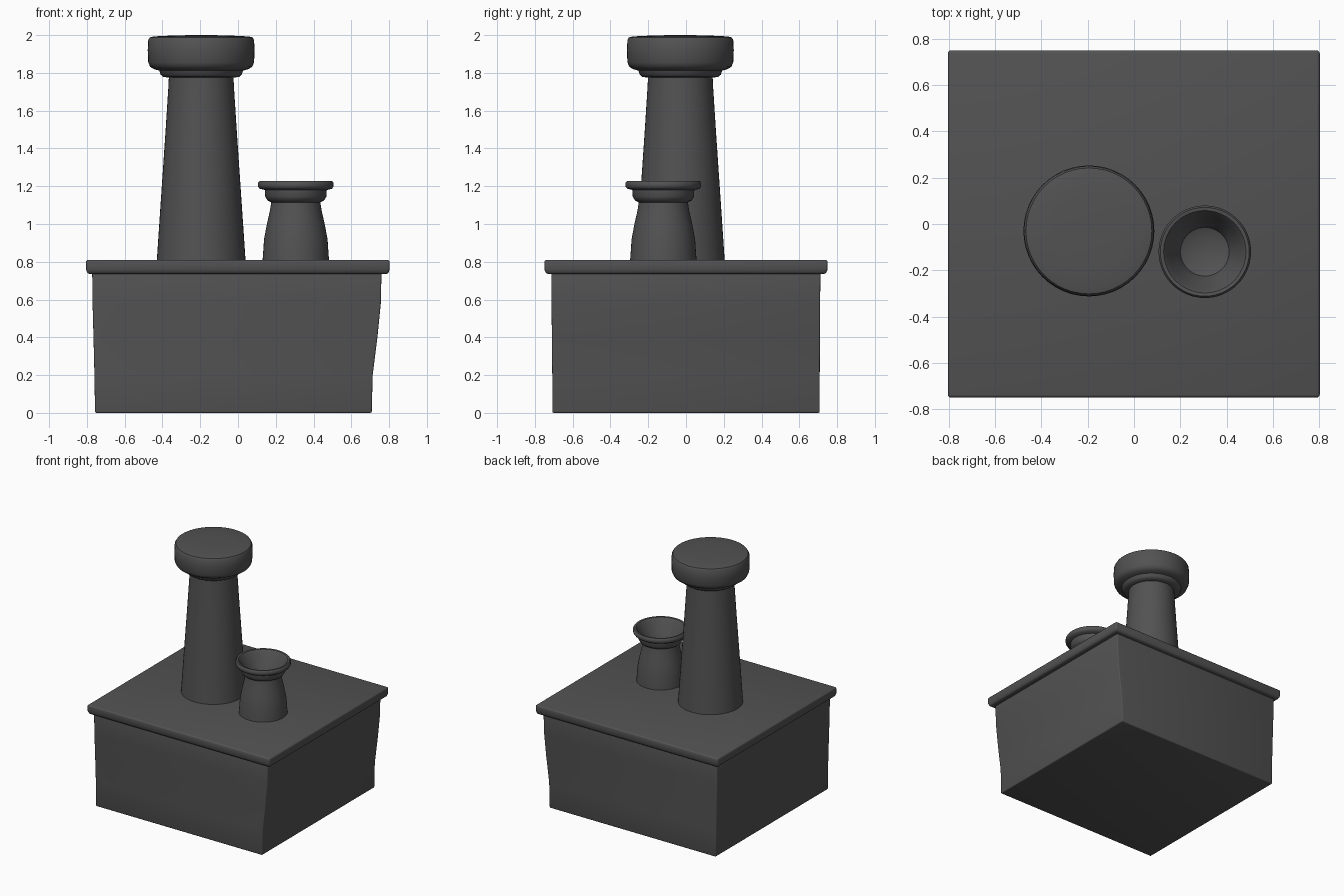
import bpy, bmesh, math

old = bpy.data.objects.get("Cube")
if old:
    bpy.data.objects.remove(old, do_unlink=True)

# One dark grey for the whole model
grey = bpy.data.materials.new("dark_grey")
grey.use_nodes = True
grey.diffuse_color = (0.085, 0.085, 0.085, 1)
bsdf = grey.node_tree.nodes["Principled BSDF"]
bsdf.inputs["Base Color"].default_value = grey.diffuse_color
bsdf.inputs["Roughness"].default_value = 0.8


def finish(name, bm, bevel=0.0):
    bmesh.ops.recalc_face_normals(bm, faces=bm.faces)
    mesh = bpy.data.meshes.new(name)
    bm.to_mesh(mesh)
    bm.free()
    mesh.materials.append(grey)
    obj = bpy.data.objects.new(name, mesh)
    bpy.context.collection.objects.link(obj)
    bpy.ops.object.select_all(action='DESELECT')
    obj.select_set(True)
    bpy.context.view_layer.objects.active = obj
    if bevel:
        mod = obj.modifiers.new("soft_edges", 'BEVEL')
        mod.width = bevel
        mod.segments = 3
        mod.angle_limit = math.radians(40)
        bpy.ops.object.modifier_apply(modifier=mod.name)
    bpy.ops.object.shade_smooth_by_angle(angle=math.radians(40))
    return obj


def loft(name, rings, bevel=0.0):
    """Skin a stack of closed rings of points and cap both ends."""
    bm = bmesh.new()
    loops = [[bm.verts.new(p) for p in ring] for ring in rings]
    for low, high in zip(loops, loops[1:]):
        n = len(low)
        for i in range(n):
            j = (i + 1) % n
            bm.faces.new((low[i], low[j], high[j], high[i]))
    bm.faces.new(loops[0][::-1])
    bm.faces.new(loops[-1])
    return finish(name, bm, bevel)


def box_ring(x0, x1, y0, y1, z):
    return [(x0, y0, z), (x1, y0, z), (x1, y1, z), (x0, y1, z)]


def turned(name, cx, cy, profile, sides=48):
    """Turn a (radius, height) profile about a vertical axis."""
    steps = [2 * math.pi * i / sides for i in range(sides)]
    return loft(name, [[(cx + r * math.cos(a), cy + r * math.sin(a), z) for a in steps]
                       for r, z in profile])


# Body, leaning in towards the bottom on its left side
loft("body", [
    box_ring(-0.757, 0.708, -0.708, 0.708, 0),
    box_ring(-0.76, 0.713, -0.708, 0.708, 0.2),
    box_ring(-0.765, 0.738, -0.71, 0.709, 0.4),
    box_ring(-0.77, 0.756, -0.712, 0.71, 0.58),
    box_ring(-0.772, 0.76, -0.713, 0.712, 0.75),
], 0.008)

# Overhanging lid
loft("lid", [
    box_ring(-0.795, 0.795, -0.74, 0.74, 0.735),
    box_ring(-0.805, 0.803, -0.75, 0.75, 0.76),
    box_ring(-0.805, 0.803, -0.75, 0.75, 0.81),
], 0.012)

# Tall stack with a drum cap
turned("tall_stack", -0.195, -0.03, [
    (0.237, 0.78), (0.234, 0.82), (0.222, 1.0), (0.205, 1.25),
    (0.188, 1.5), (0.174, 1.72), (0.17, 1.8),
])
turned("stack_cap", -0.195, -0.03, [
    (0.165, 1.775), (0.2, 1.778), (0.214, 1.79), (0.222, 1.812), (0.25, 1.82),
    (0.27, 1.832), (0.28, 1.855), (0.283, 1.92), (0.28, 1.975),
    (0.272, 1.988), (0.25, 1.993), (0.15, 1.998), (0.05, 2.0),
])

# Small open pot with a flared rim and a hollow mouth
turned("small_pot", 0.306, -0.12, [
    (0.177, 0.78), (0.175, 0.82), (0.168, 0.92), (0.153, 1.0), (0.137, 1.07),
    (0.13, 1.115), (0.15, 1.125), (0.162, 1.145), (0.164, 1.18),
    (0.192, 1.187), (0.2, 1.198), (0.2, 1.218), (0.192, 1.228), (0.178, 1.226),
    (0.166, 1.21), (0.15, 1.17), (0.125, 1.13), (0.105, 1.08), (0.06, 1.06),
])
